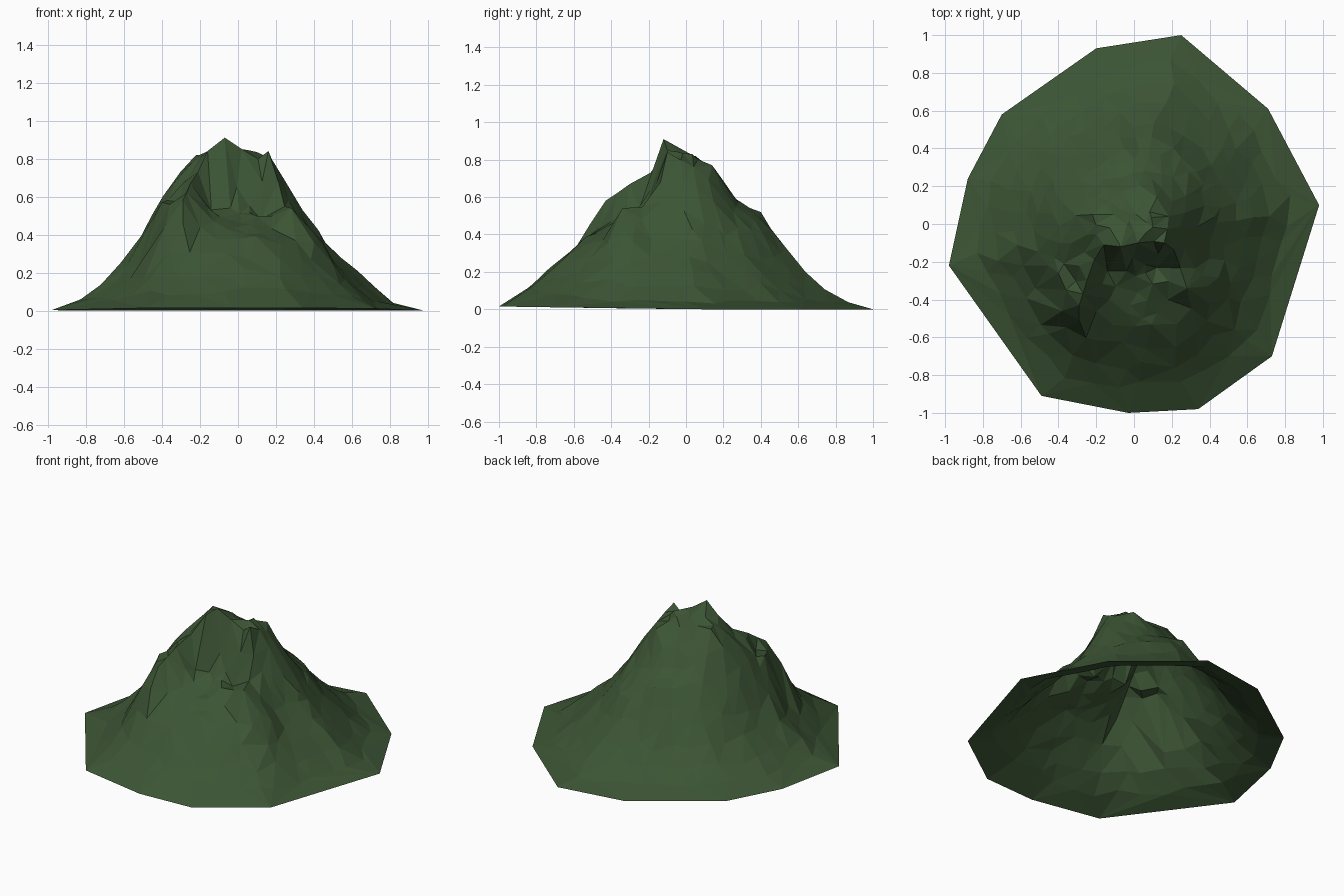
import bpy, bmesh, math, random
from mathutils import Vector, noise
from mathutils.geometry import delaunay_2d_cdt, intersect_line_line_2d

random.seed(7)
cube = bpy.data.objects.get("Cube")
if cube:
    bpy.data.objects.remove(cube, do_unlink=True)

# Outline of the foot of the mountain, anticlockwise
RIM = [Vector(p) for p in (
    (.98, .1), (.71, .61), (.25, 1), (-.2, .93), (-.7, .58), (-.88, .24),
    (-.98, -.22), (-.49, -.91), (-.03, -1), (.34, -.98), (.73, -.7))]

# Slope profiles: heights at even steps from the middle to the rim
EAST = (.81, .82, .76, .62, .47, .33, .25, .16, .07, .02, 0)
NORTH = (.81, .77, .68, .56, .48, .38, .25, .15, .07, .025, 0)
WEST = (.81, .83, .8, .74, .62, .46, .29, .18, .09, .03, 0)
SOUTH = (.81, .79, .6, .5, .46, .41, .34, .25, .15, .08, .01)

# Crags, ledges and gullies that shape the slopes
CRAGS = [Vector(p) for p in (
    (-.07, -.12, .91), (.16, -.1, .84), (.02, -.1, .85), (-.22, .05, .82),
    (-.16, -.11, .84), (.12, .14, .77), (-.33, -.1, .68), (-.25, -.3, .67),
    (-.21, -.19, .73), (-.29, -.22, .67), (-.4, -.26, .57), (-.36, -.35, .56),
    (-.27, -.37, .62), (-.29, -.43, .58), (-.29, -.51, .46), (-.38, -.46, .45),
    (-.14, -.25, .53), (-.04, -.25, .54), (.12, -.23, .48), (.02, -.36, .46),
    (-.13, -.4, .47), (.28, -.34, .54), (.39, -.33, .42), (.18, -.4, .43),
    (.27, .06, .64), (-.05, .4, .52), (.05, .28, .57))]


def rim_distance(direction):
    """Distance from the middle to the outline."""
    for a, b in zip(RIM, RIM[1:] + RIM[:1]):
        hit = intersect_line_line_2d(Vector((0, 0)), direction * 3, a, b)
        if hit:
            return hit.length
    return 1.0


def sample(profile, t):
    s = min(t, .999) * (len(profile) - 1)
    i = int(s)
    return profile[i] + (profile[i + 1] - profile[i]) * (s - i)


def slope_height(p):
    """Blend the two profiles on either side of this direction."""
    r = p.length
    if r < .001:
        return EAST[0]
    d = p / r
    t = r / rim_distance(d)
    side = sample(EAST if d.x > 0 else WEST, t)
    end = sample(NORTH if d.y > 0 else SOUTH, t)
    return side * d.x ** 2 + end * d.y ** 2


def height(p):
    """Slope height pulled towards nearby crags, with rough ground."""
    base = slope_height(p)
    total, pull = 1e-6, 0.0
    for c in CRAGS:
        w = math.exp(-((p - c.xy).length / .1) ** 2)
        total += w
        pull += w * w * (c.z - slope_height(c.xy))
    rough = min(1, base * 3)
    bumps = noise.noise(Vector((p.x * 6, p.y * 6, 2))) * .025
    return max(.012, base + pull / total
               + rough * (bumps + random.uniform(-.012, .012)))


# Scatter points in uneven rings, leaving room around the crags
points = [(v.x, v.y, .015 * max(0, -v.y)) for v in RIM]
points += [tuple(c) for c in CRAGS]
for t in (.06, .13, .2, .27, .34, .41, .48, .56, .65, .75, .86):
    count = int(math.tau * t / (.055 + .1 * t))
    phase = random.random()
    for k in range(count):
        angle = math.tau * (k + phase + random.uniform(-.3, .3)) / count
        d = Vector((math.cos(angle), math.sin(angle)))
        p = d * rim_distance(d) * (t + random.uniform(-.025, .025))
        if min((p - c.xy).length for c in CRAGS) > .055:
            points.append((p.x, p.y, height(p)))

# Join the points into an open shell of flat triangles
flat = [Vector(p[:2]) for p in points]
verts, _, faces, origins, _, _ = delaunay_2d_cdt(
    flat, [], [list(range(len(RIM)))], 1, 1e-5)
bm = bmesh.new()
made = [bm.verts.new((v.x, v.y, points[o[0]][2] if o else height(v)))
        for v, o in zip(verts, origins)]
for f in faces:
    bm.faces.new([made[i] for i in f])
bmesh.ops.recalc_face_normals(bm, faces=bm.faces)
if sum(f.normal.z for f in bm.faces) < 0:
    bmesh.ops.reverse_faces(bm, faces=bm.faces)
mesh = bpy.data.meshes.new("mountain")
bm.to_mesh(mesh)
bm.free()

# One forest green for the whole mountain
green = bpy.data.materials.new("forest green")
green.use_nodes = True
colour = (.045, .09, .035, 1)
green.diffuse_color = colour
green.node_tree.nodes["Principled BSDF"].inputs["Base Color"].default_value = colour
mesh.materials.append(green)
mountain = bpy.data.objects.new("mountain", mesh)
bpy.context.collection.objects.link(mountain)
